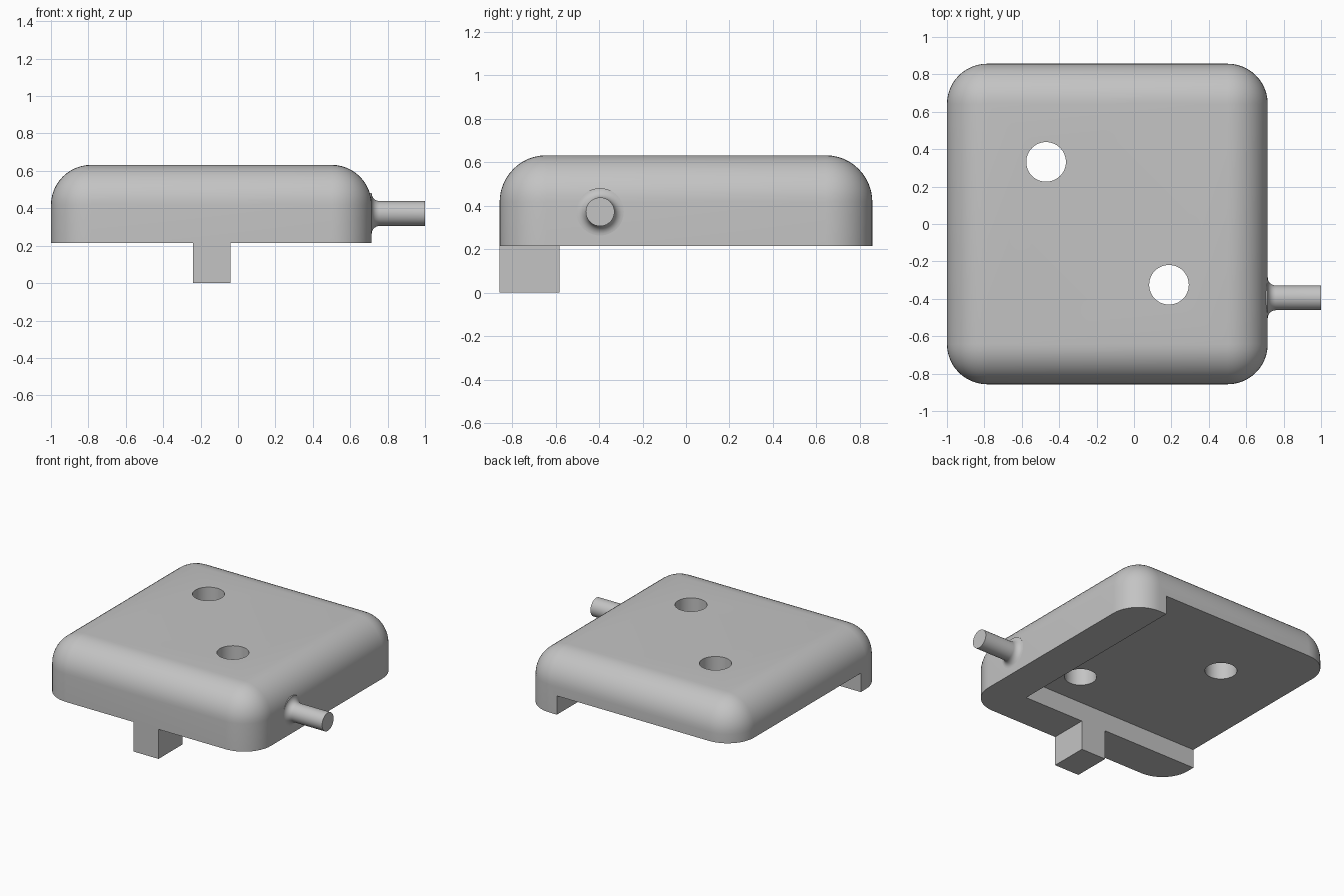
import bpy, bmesh, math
from mathutils import Matrix, Vector

if "Cube" in bpy.data.objects:
    bpy.data.objects.remove(bpy.data.objects["Cube"])

grey = bpy.data.materials.new("plain_grey")
grey.diffuse_color = (0.55, 0.55, 0.55, 1)
grey.use_nodes = True
grey.node_tree.nodes["Principled BSDF"].inputs["Base Color"].default_value = grey.diffuse_color

X0, X1, Y = -1.0, 0.715, 0.857      # body footprint
Z0, Z1 = 0.215, 0.632               # body underside and top
RIM, RECESS, ROUND = 0.275, 0.137, 0.215


def add(name, bm):
    bmesh.ops.recalc_face_normals(bm, faces=bm.faces)
    mesh = bpy.data.meshes.new(name)
    bm.to_mesh(mesh)
    bm.free()
    mesh.materials.append(grey)
    ob = bpy.data.objects.new(name, mesh)
    bpy.context.collection.objects.link(ob)
    return ob


def box_mesh(lo, hi):
    lo, hi = Vector(lo), Vector(hi)
    bm = bmesh.new()
    m = Matrix.Translation((lo + hi) / 2) @ Matrix.Diagonal((hi - lo).to_4d())
    bmesh.ops.create_cube(bm, size=1, matrix=m)
    return bm


def smooth(ob):
    bpy.ops.object.select_all(action='DESELECT')
    ob.select_set(True)
    bpy.context.view_layer.objects.active = ob
    bpy.ops.object.shade_smooth_by_angle(angle=math.radians(30))


def cut(ob, cutter):
    mod = ob.modifiers.new(cutter.name, 'BOOLEAN')
    mod.operation = 'DIFFERENCE'
    mod.solver = 'EXACT'
    mod.object = cutter
    bpy.context.view_layer.objects.active = ob
    bpy.ops.object.modifier_apply(modifier=mod.name)
    bpy.data.objects.remove(cutter)


# Body: block rounded on every edge except around the underside
bm = box_mesh((X0, -Y, Z0), (X1, Y, Z1))
edges = [e for e in bm.edges if max(v.co.z for v in e.verts) > Z0 + 0.1]
bmesh.ops.bevel(bm, geom=edges, offset=ROUND, segments=12, profile=0.5,
                affect='EDGES', clamp_overlap=True)
body = add("body", bm)

# Underside recess, open to the back and left, leaving an L-shaped rim
cut(body, add("recess_cutter", box_mesh((X0 - 0.1, -Y + RIM, Z0 - 0.1),
                                        (X1 - RIM, Y + 0.1, Z0 + RECESS))))

# Two through holes
for i, (x, y) in enumerate([(-0.47, 0.332), (0.187, -0.325)]):
    bm = bmesh.new()
    bmesh.ops.create_cone(bm, cap_ends=True, segments=48, radius1=0.106, radius2=0.106,
                          depth=2, matrix=Matrix.Translation((x, y, 0.4)))
    cut(body, add(f"hole_cutter_{i}", bm))
smooth(body)

# Square foot under the front rim
add("foot", box_mesh((-0.24, -Y, 0), (-0.04, -Y + RIM, Z0)))

# Side pin: revolved profile with a filleted base
R, F = 0.066, 0.043
profile = [(X1 - 0.05, 0), (X1 - 0.05, R + F), (X1 - 0.01, R + F)]
for i in range(9):
    a = math.radians(90 * i / 8)
    profile.append((X1 + F * math.sin(a), R + F - F * math.cos(a - math.pi / 2)
                    if i else R + F))
profile += [(1.0, R), (1.0, 0)]
# fillet arc is centred at (X1 + F, R + F)
for i in range(9):
    a = math.radians(90 * i / 8)
    profile[3 + i] = (X1 + F - F * math.cos(a), R + F - F * math.sin(a))
bm = bmesh.new()
verts = [bm.verts.new((x, r, 0)) for x, r in profile]
geom = verts + [bm.edges.new(p) for p in zip(verts, verts[1:])]
bmesh.ops.spin(bm, geom=geom, cent=(0, 0, 0), axis=(1, 0, 0),
               angle=math.tau, steps=40, use_merge=True)
bmesh.ops.remove_doubles(bm, verts=bm.verts, dist=1e-5)
bmesh.ops.translate(bm, verts=bm.verts, vec=(0, -0.395, 0.372))
smooth(add("side_pin", bm))
